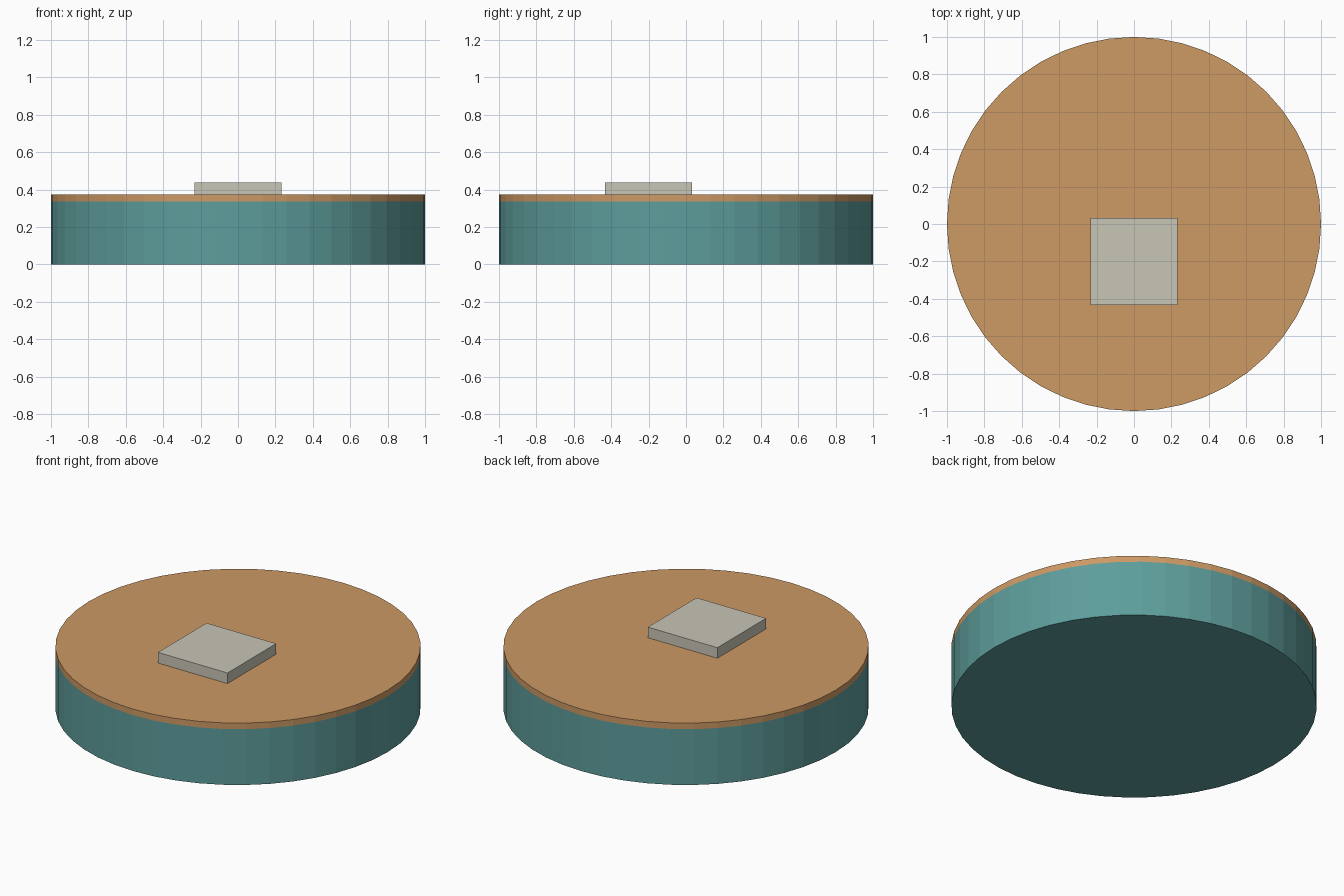
import bpy

if "Cube" in bpy.data.objects:
    bpy.data.objects.remove(bpy.data.objects["Cube"])


def paint(obj, name, color):
    mat = bpy.data.materials.new(name)
    mat.diffuse_color = (*color, 1)
    mat.use_nodes = True
    mat.node_tree.nodes["Principled BSDF"].inputs["Base Color"].default_value = mat.diffuse_color
    obj.data.materials.append(mat)


def disc(name, z0, z1, color):
    bpy.ops.mesh.primitive_cylinder_add(
        vertices=48, radius=1, depth=z1 - z0, location=(0, 0, (z0 + z1) / 2))
    obj = bpy.context.object
    obj.name = name
    paint(obj, name + "_colour", color)
    return obj


SEAM, TOP, PLATE_TOP = 0.337, 0.374, 0.438

# Teal drum body and the thin tan layer on top of it
disc("round_base", 0, SEAM, (0.11, 0.34, 0.33))
disc("top_layer", SEAM, TOP, (0.61, 0.32, 0.13))

# Square raised plate, set towards the front
bpy.ops.mesh.primitive_cube_add(size=1, location=(0, -0.2, (TOP + PLATE_TOP) / 2))
plate = bpy.context.object
plate.name = "square_plate"
plate.scale = (0.465, 0.465, PLATE_TOP - TOP)
bpy.ops.object.transform_apply(location=False, rotation=False, scale=True)
paint(plate, "plate_colour", (0.58, 0.56, 0.47))
